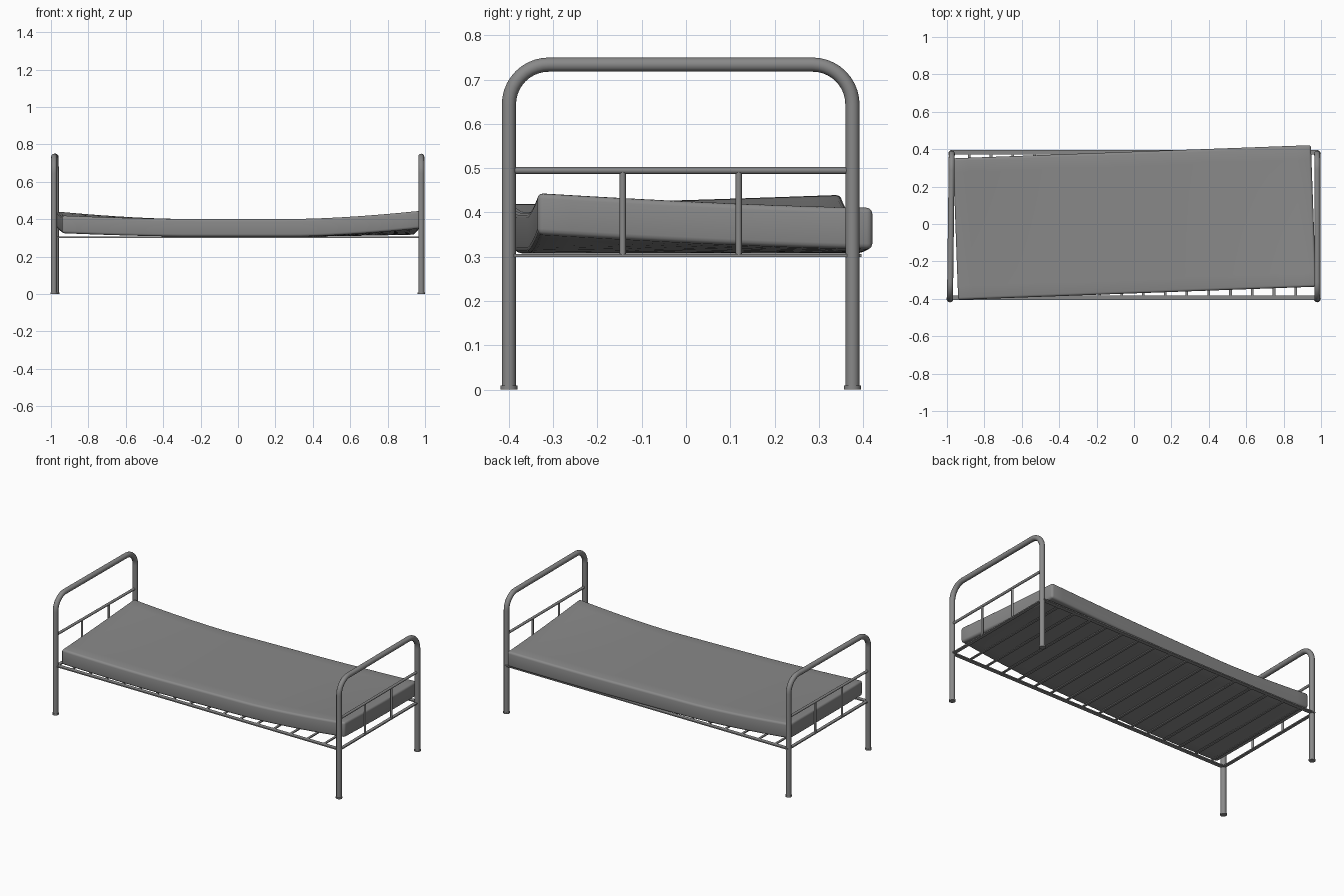
import bpy, bmesh
from math import sin, cos, pi, radians
from mathutils import Vector, Matrix

cube = bpy.data.objects.get("Cube")
if cube:
    bpy.data.objects.remove(cube)

grey = bpy.data.materials.new("mid_grey")
grey.use_nodes = True
colour = (0.25, 0.25, 0.25, 1)
grey.diffuse_color = colour
grey.node_tree.nodes["Principled BSDF"].inputs["Base Color"].default_value = colour

FRONT, BACK = -0.40, 0.376      # post positions across the bed
MID = (FRONT + BACK) / 2
DECK = 0.303                    # height of the slatted base


def add_object(name, mesh, matrix=None):
    mesh.materials.clear()
    mesh.materials.append(grey)
    obj = bpy.data.objects.new(name, mesh)
    bpy.context.scene.collection.objects.link(obj)
    if matrix:
        obj.matrix_world = matrix
    return obj


def smooth(obj, angle=40):
    bpy.ops.object.select_all(action='DESELECT')
    obj.select_set(True)
    bpy.context.view_layer.objects.active = obj
    bpy.ops.object.shade_smooth_by_angle(angle=radians(angle))


def tube(name, points, radius, matrix=None):
    """Sweep a round section along a path and keep it as a mesh."""
    curve = bpy.data.curves.new(name, 'CURVE')
    curve.dimensions = '3D'
    curve.bevel_depth = radius
    curve.bevel_resolution = 4
    curve.use_fill_caps = True
    spline = curve.splines.new('POLY')
    spline.points.add(len(points) - 1)
    for p, co in zip(spline.points, points):
        p.co = (*co, 1)
    temp = bpy.data.objects.new(name + "_path", curve)
    bpy.context.scene.collection.objects.link(temp)
    bpy.context.view_layer.update()
    graph = bpy.context.evaluated_depsgraph_get()
    mesh = bpy.data.meshes.new_from_object(temp.evaluated_get(graph))
    bpy.data.objects.remove(temp)
    obj = add_object(name, mesh, matrix)
    smooth(obj)


def bar(name, centre, size):
    bm = bmesh.new()
    bmesh.ops.create_cube(bm, size=1)
    bmesh.ops.scale(bm, vec=size, verts=bm.verts)
    bmesh.ops.translate(bm, vec=centre, verts=bm.verts)
    mesh = bpy.data.meshes.new(name)
    bm.to_mesh(mesh)
    bm.free()
    add_object(name, mesh)


def hoop_path(half, top, r, steps=10):
    """Upside-down U with rounded corners, in the local yz plane."""
    pts = [(0, -half, 0)]
    for centre_y, start in ((-half + r, pi), (half - r, pi / 2)):
        for i in range(steps + 1):
            a = start - pi / 2 * i / steps
            pts.append((0, centre_y + r * cos(a), top - r + r * sin(a)))
    return pts + [(0, half, 0)]


# End frames: hoop, feet, rails and uprights
half = (BACK - FRONT) / 2
for side, x, yaw in (("left", 0.98, 0), ("right", -0.979, -0.7)):
    m = Matrix.Translation((x, MID, 0)) @ Matrix.Rotation(radians(yaw), 4, 'Z')
    tube(side + "_end_hoop", hoop_path(half, 0.734, 0.09), 0.016, m)
    tube(side + "_end_rail", [(0, -half, 0.495), (0, half, 0.495)], 0.008, m)
    for label, y in (("front", -half), ("back", half)):
        tube(f"{side}_{label}_foot", [(0, y, 0), (0, y, 0.009)], 0.019, m)
    for label, y in (("front", -0.131), ("back", 0.131)):
        tube(f"{side}_{label}_upright",
             [(0, y, DECK), (0, y, 0.495)], 0.007, m)
    bar(side + "_base_rail", (x, MID, DECK), (0.02, 2 * half, 0.007))

# Base: long rails and cross slats
for label, y in (("front", FRONT + 0.006), ("back", BACK + 0.008)):
    bar(label + "_base_rail", (0, y, DECK), (1.96, 0.025, 0.007))
for i in range(16):
    bar(f"slat_{i + 1}", (-0.881 + 0.1164 * i, MID, DECK - 0.001),
        (0.014, 2 * half, 0.006))

# Mattress: rounded slab, turned a little, with corners curling up
LENGTH, WIDTH, THICK = 1.915, 0.757, 0.094
bm = bmesh.new()
bmesh.ops.create_cube(bm, size=1)
bmesh.ops.scale(bm, vec=(LENGTH, WIDTH, THICK), verts=bm.verts)
for axis, size, cuts in ((Vector((1, 0, 0)), LENGTH, 24), (Vector((0, 1, 0)), WIDTH, 10)):
    for i in range(1, cuts):
        bmesh.ops.bisect_plane(bm, geom=bm.verts[:] + bm.edges[:] + bm.faces[:],
                               plane_co=axis * size * (i / cuts - 0.5), plane_no=axis)
sharp = [e for e in bm.edges if e.calc_face_angle(0) > 1]
bmesh.ops.bevel(bm, geom=sharp, offset=0.013, segments=3, profile=0.5, affect='EDGES')
turn = Matrix.Rotation(radians(2.1), 4, 'Z')
for v in bm.verts:
    u = abs(v.co.x) / (LENGTH / 2)
    across = min(1, max(0, v.co.y / WIDTH + 0.5))
    if v.co.x > 0:
        amount = 0.010 + 0.034 * (1 - across) ** 1.4
    else:
        amount = 0.018 + 0.022 * across ** 1.3
    curl = max(0, (u - 0.3) / 0.7) ** 1.6
    v.co.z += amount * curl
    v.co = turn @ v.co
    v.co += Vector((0.003, 0.008, 0.307 + THICK / 2))
bmesh.ops.recalc_face_normals(bm, faces=bm.faces)
mesh = bpy.data.meshes.new("mattress")
bm.to_mesh(mesh)
bm.free()
smooth(add_object("mattress", mesh), 50)
